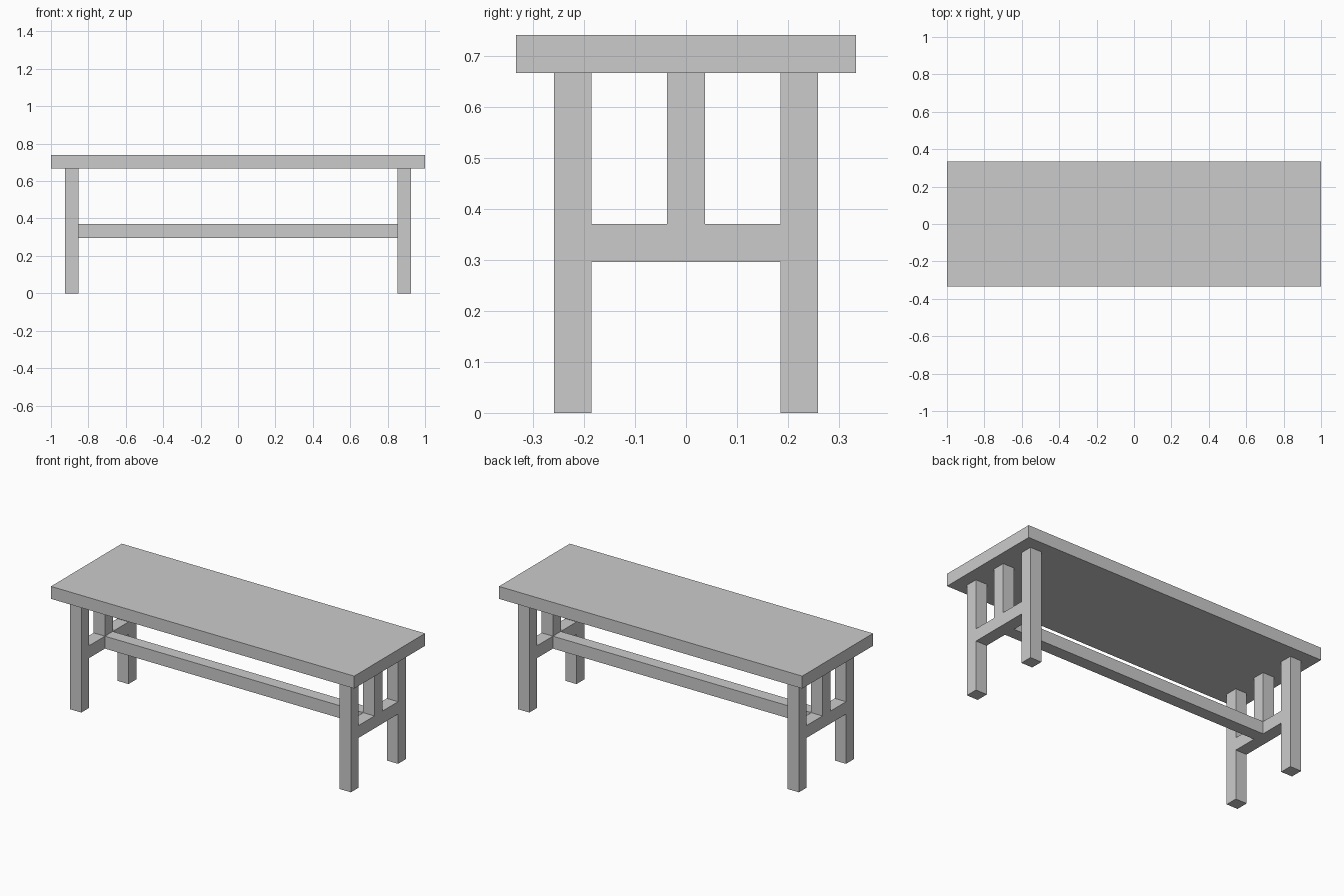
import bpy

if "Cube" in bpy.data.objects:
    bpy.data.objects.remove(bpy.data.objects["Cube"])

U = 1 / 27            # base module: timber is 2 units thick
TOP_Z, SEAT_Z = 20 * U, 18 * U
RAIL_LOW, RAIL_HIGH = 8 * U, 10 * U


def box(name, lo, hi):
    """Axis-aligned box between two corners."""
    bpy.ops.mesh.primitive_cube_add(size=1, location=[(a + b) / 2 for a, b in zip(lo, hi)])
    ob = bpy.context.object
    ob.name = name
    ob.scale = [b - a for a, b in zip(lo, hi)]
    bpy.ops.object.transform_apply(location=False, rotation=False, scale=True)
    return ob


# Table top
box("table_top", (-1, -9 * U, SEAT_Z), (1, 9 * U, TOP_Z))

# End frames: two legs, a cross rail and a centre post at each end
for end, sx in (("left", -1), ("right", 1)):
    x0, x1 = sorted((sx * 23 * U, sx * 25 * U))
    for side, sy in (("front", -1), ("back", 1)):
        y0, y1 = sorted((sy * 5 * U, sy * 7 * U))
        box(f"{side}_{end}_leg", (x0, y0, 0), (x1, y1, SEAT_Z))
    box(f"{end}_cross_rail", (x0, -5 * U, RAIL_LOW), (x1, 5 * U, RAIL_HIGH))
    box(f"{end}_centre_post", (x0, -U, RAIL_HIGH), (x1, U, SEAT_Z))

# Long stretcher joining the cross rails
box("long_stretcher", (-23 * U, -U, RAIL_LOW), (23 * U, U, RAIL_HIGH))
